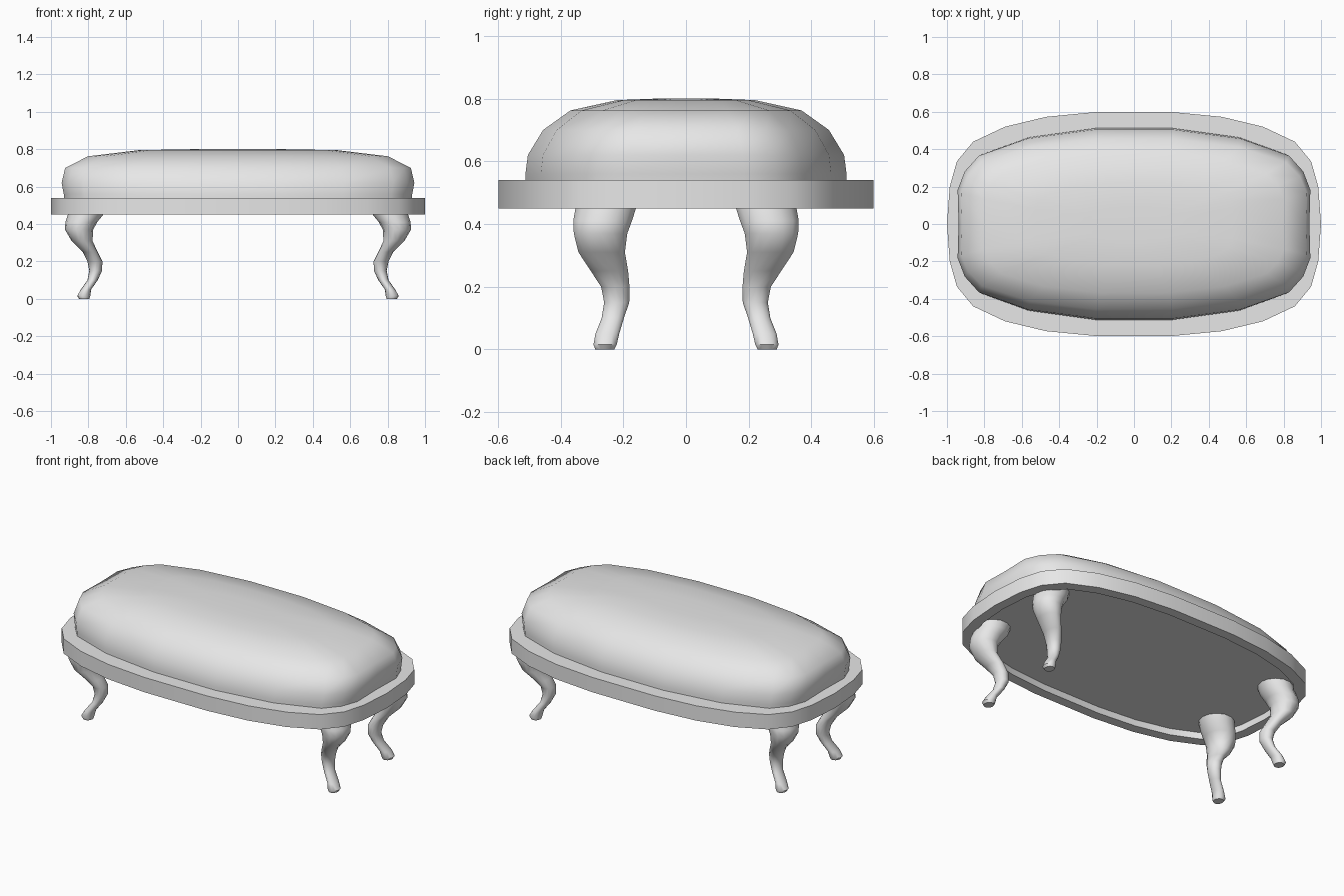
import bpy
import bmesh
import math
from mathutils import Vector

if "Cube" in bpy.data.objects:
    bpy.data.objects.remove(bpy.data.objects["Cube"], do_unlink=True)

GREY = (0.8, 0.8, 0.8, 1)
grey = bpy.data.materials.new("plain_grey")
grey.use_nodes = True
grey.diffuse_color = GREY
grey.node_tree.nodes["Principled BSDF"].inputs["Base Color"].default_value = GREY


def full_outline(quarter):
    """Mirror a quarter outline, running from the x axis upward, into a loop."""
    upper = quarter + [(-x, y) for x, y in reversed(quarter)]
    return upper + [(x, -y) for x, y in reversed(upper[1:-1])]


def scaled_ring(outline, sx, sy, z):
    return [Vector((x * sx, y * sy, z)) for x, y in outline]


def loft(name, rings, smooth_angle):
    """Skin a stack of rings and cap both ends."""
    bm = bmesh.new()
    loops = [[bm.verts.new(p) for p in ring] for ring in rings]
    n = len(loops[0])
    for low, high in zip(loops, loops[1:]):
        for i in range(n):
            j = (i + 1) % n
            bm.faces.new((low[i], low[j], high[j], high[i]))
    bm.faces.new(loops[0][::-1])
    bm.faces.new(loops[-1])
    bmesh.ops.recalc_face_normals(bm, faces=bm.faces)
    mesh = bpy.data.meshes.new(name)
    bm.to_mesh(mesh)
    bm.free()
    mesh.materials.append(grey)
    obj = bpy.data.objects.new(name, mesh)
    bpy.context.collection.objects.link(obj)
    bpy.ops.object.select_all(action='DESELECT')
    obj.select_set(True)
    bpy.context.view_layer.objects.active = obj
    bpy.ops.object.shade_smooth_by_angle(angle=math.radians(smooth_angle))
    return obj


# Seat frame: flat rim with a shallow recess underneath
frame_outline = full_outline([(1, 0), (0.985, 0.2), (0.947, 0.335), (0.86, 0.44),
                              (0.69, 0.52), (0.47, 0.573), (0.21, 0.598)])
loft("seat_frame", [scaled_ring(frame_outline, *r) for r in (
    (0.94, 0.9, 0.49), (0.94, 0.9, 0.45), (1, 1, 0.45), (1, 1, 0.54))], 30)

# Domed cushion
cushion_outline = full_outline([(0.938, 0), (0.943, 0.185), (0.905, 0.285),
                                (0.83, 0.37), (0.57, 0.463), (0.21, 0.512)])
loft("cushion", [scaled_ring(cushion_outline, *r) for r in (
    (0.985, 1, 0.53), (0.988, 1, 0.56), (1, 0.985, 0.62), (0.98, 0.89, 0.7),
    (0.85, 0.72, 0.762), (0.56, 0.43, 0.795), (0.25, 0.18, 0.8))], 60)

# Cabriole legs: height, x extents, y extents at each section
LEG_SECTIONS = [
    (0, 0.795, 0.85, 0.228, 0.29), (0.015, 0.79, 0.86, 0.22, 0.296),
    (0.05, 0.785, 0.84, 0.212, 0.29), (0.1, 0.75, 0.805, 0.197, 0.27),
    (0.15, 0.727, 0.795, 0.18, 0.262), (0.2, 0.725, 0.805, 0.179, 0.272),
    (0.25, 0.75, 0.83, 0.183, 0.305), (0.31, 0.778, 0.89, 0.193, 0.345),
    (0.37, 0.774, 0.925, 0.185, 0.36), (0.41, 0.753, 0.923, 0.17, 0.362),
    (0.45, 0.72, 0.91, 0.157, 0.355), (0.5, 0.7, 0.9, 0.15, 0.35)]
SIDES = 14


def leg_ring(z, x0, x1, y0, y1, side_x, side_y):
    ring = []
    for i in range(SIDES):
        a = math.tau * i / SIDES
        x = (x0 + x1 + (x1 - x0) * math.cos(a)) / 2
        y = (y0 + y1 + (y1 - y0) * math.sin(a)) / 2
        ring.append(Vector((x * side_x, y * side_y, z)))
    return ring


for depth, side_y in (("front", -1), ("back", 1)):
    for side, side_x in (("left", 1), ("right", -1)):
        loft(f"{depth}_{side}_leg",
             [leg_ring(*s, side_x, side_y) for s in LEG_SECTIONS], 50)
